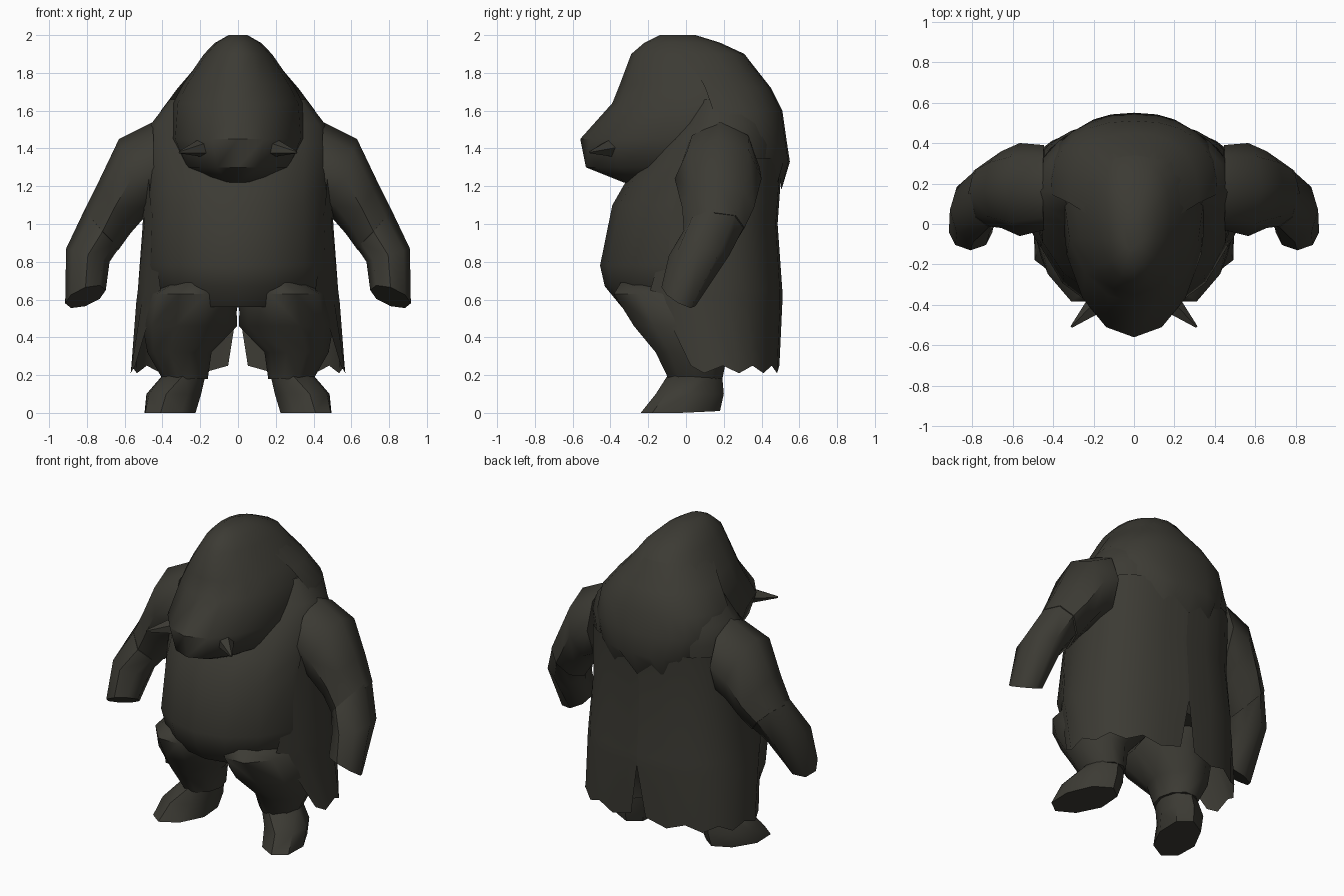
import bpy, bmesh, math
from mathutils import Vector as V

if "Cube" in bpy.data.objects:
    bpy.data.objects.remove(bpy.data.objects["Cube"])

mat = bpy.data.materials.new("dark olive cloth")
mat.diffuse_color = (0.045, 0.043, 0.034, 1)
mat.use_nodes = True
mat.node_tree.nodes["Principled BSDF"].inputs["Base Color"].default_value = mat.diffuse_color


def skin(name, rings, closed=True, angle=50):
    """Join equal-length rings of points with faces; cap the ends if closed."""
    bm = bmesh.new()
    rows = [[bm.verts.new(p) for p in r] for r in rings]
    n = len(rows[0])
    for a, b in zip(rows, rows[1:]):
        for i in range(n if closed else n - 1):
            j = (i + 1) % n
            bm.faces.new((a[i], a[j], b[j], b[i]))
    if closed:
        bm.faces.new(rows[0][::-1])
        bm.faces.new(rows[-1])
    bmesh.ops.recalc_face_normals(bm, faces=bm.faces)
    me = bpy.data.meshes.new(name)
    bm.to_mesh(me)
    bm.free()
    me.materials.append(mat)
    ob = bpy.data.objects.new(name, me)
    bpy.context.collection.objects.link(ob)
    bpy.ops.object.select_all(action='DESELECT')
    ob.select_set(True)
    bpy.context.view_layer.objects.active = ob
    bpy.ops.object.shade_smooth_by_angle(angle=math.radians(angle))
    return ob


def spow(v, p):
    return math.copysign(abs(v) ** p, v)


def slab(z, w, front, back, mid, n=16, a0=0, a1=2 * math.pi, closed=True, zig=0):
    """Horizontal egg-shaped ring: angle 0 is +x, pi/2 is the back."""
    pts = []
    for i in range(n):
        a = a0 + (a1 - a0) * i / (n if closed else n - 1)
        c, s = math.cos(a), math.sin(a)
        if s > 0:
            c, s = spow(c, 0.85), spow(s, 0.85)
        y = mid + s * ((back - mid) if s > 0 else (mid - front))
        pts.append(V((w * c, y, z + zig * (-1) ** i)))
    return pts


def oval(c, a, b, n=8):
    """Ring round centre c with half axes a and b."""
    return [V(c) + V(a) * math.cos(2 * math.pi * i / n)
            + V(b) * math.sin(2 * math.pi * i / n) for i in range(n)]


def both(name, rings, closed=True):
    for side, sx in (("right", 1), ("left", -1)):
        skin(f"{side}_{name}", [[V((p.x * sx, p.y, p.z)) for p in r] for r in rings], closed)


# torso with big belly
skin("torso", [slab(*r) for r in (
    (0.56, 0.38, -0.34, 0.42, 0.1), (0.67, 0.47, -0.43, 0.46, 0.1),
    (0.78, 0.50, -0.455, 0.47, 0.1), (1.10, 0.49, -0.39, 0.47, 0.1),
    (1.24, 0.49, -0.31, 0.48, 0.12), (1.42, 0.50, -0.17, 0.50, 0.15),
    (1.53, 0.46, -0.06, 0.48, 0.16), (1.66, 0.36, 0.0, 0.45, 0.16))])

# head with heavy snout
skin("head", [slab(*r) for r in (
    (1.22, 0.15, -0.33, 0.30, 0.0), (1.30, 0.29, -0.53, 0.40, 0.05),
    (1.45, 0.36, -0.56, 0.50, 0.1), (1.64, 0.345, -0.39, 0.47, 0.12),
    (1.74, 0.29, -0.35, 0.43, 0.1), (1.90, 0.18, -0.29, 0.31, 0.05),
    (1.96, 0.12, -0.22, 0.18, 0.0), (2.00, 0.05, -0.14, 0.05, -0.04))])

# ragged mane hanging over the hunched back
skin("mane", [slab(*r, n=15, a0=-0.15, a1=math.pi + 0.15, closed=False, zig=g) for r, g in (
    ((1.86, 0.20, -0.1, 0.34, 0.05), 0), ((1.72, 0.32, 0.0, 0.45, 0.12), 0),
    ((1.60, 0.41, 0.0, 0.51, 0.17), 0), ((1.46, 0.43, 0.0, 0.53, 0.2), 0),
    ((1.33, 0.38, 0.1, 0.55, 0.22), 0), ((1.22, 0.32, 0.1, 0.505, 0.2), 0.04))],
    closed=False)

# tusks
both("tusk", [oval((0.16, -0.38, 1.41), (0.05, 0.04, 0), (0, 0, 0.06), 5),
              oval((0.31, -0.51, 1.38), (0.004, 0.004, 0), (0, 0, 0.006), 5)])

# long coat, open in front and slit at the back
H = math.pi / 2
both("coat_panel", [slab(z, w, f, b, 0.12, n=9, a0=s, a1=e, closed=False, zig=g)
                    for z, w, f, b, s, e, g in (
    (1.35, 0.502, -0.25, 0.51, -0.3, H, 0), (1.00, 0.505, -0.36, 0.485, -0.45, H, 0),
    (0.65, 0.535, -0.36, 0.51, -0.7, H, 0), (0.58, 0.54, -0.33, 0.51, -0.6, H, 0),
    (0.23, 0.57, -0.2, 0.495, -0.3, H - 0.06, 0.02))], closed=False)


# sleeves: outer and inner edge (x, z), middle y, half depth, tilt of the ring
def sleeve(xo, zo, xi, zi, y, ry, tilt):
    return oval(((xo + xi) / 2, y, (zo + zi) / 2),
                ((xo - xi) / 2, 0, (zo - zi) / 2), (0, ry, tilt))


both("upper_arm", [sleeve(*r) for r in (
    (0.45, 1.54, 0.44, 1.06, 0.18, 0.21, 0), (0.63, 1.45, 0.50, 1.03, 0.17, 0.23, 0),
    (0.74, 1.22, 0.57, 0.95, 0.17, 0.19, 0), (0.82, 1.06, 0.635, 0.86, 0.15, 0.16, 0.02))])
both("forearm", [sleeve(*r) for r in (
    (0.81, 1.08, 0.625, 0.88, 0.15, 0.165, 0.02), (0.91, 0.87, 0.68, 0.80, 0.07, 0.16, 0),
    (0.915, 0.58, 0.70, 0.65, -0.04, 0.09, -0.05))])

# baggy trousers
both("trouser_leg", [oval((x, y, z), (rx, 0, 0), (0, ry, 0), 10) for x, y, z, rx, ry in (
    (0.21, -0.06, 0.69, 0.16, 0.30), (0.24, -0.03, 0.63, 0.23, 0.37),
    (0.255, 0.0, 0.46, 0.25, 0.29), (0.31, 0.03, 0.32, 0.17, 0.20),
    (0.28, 0.05, 0.18, 0.12, 0.15))])

# feet, toes turned outward
both("foot", [oval(c, (rx, 0, 0), b) for c, rx, b in (
    ((0.36, -0.03, 0.0), 0.135, (-0.05, 0.21, 0.01)),
    ((0.34, 0.02, 0.10), 0.145, (-0.04, 0.18, 0)),
    ((0.28, 0.05, 0.21), 0.11, (0, 0.14, 0)))])
for side in ("left", "right"):
    for v in bpy.data.objects[side + "_foot"].data.vertices:
        v.co.z = max(v.co.z, 0.0)
